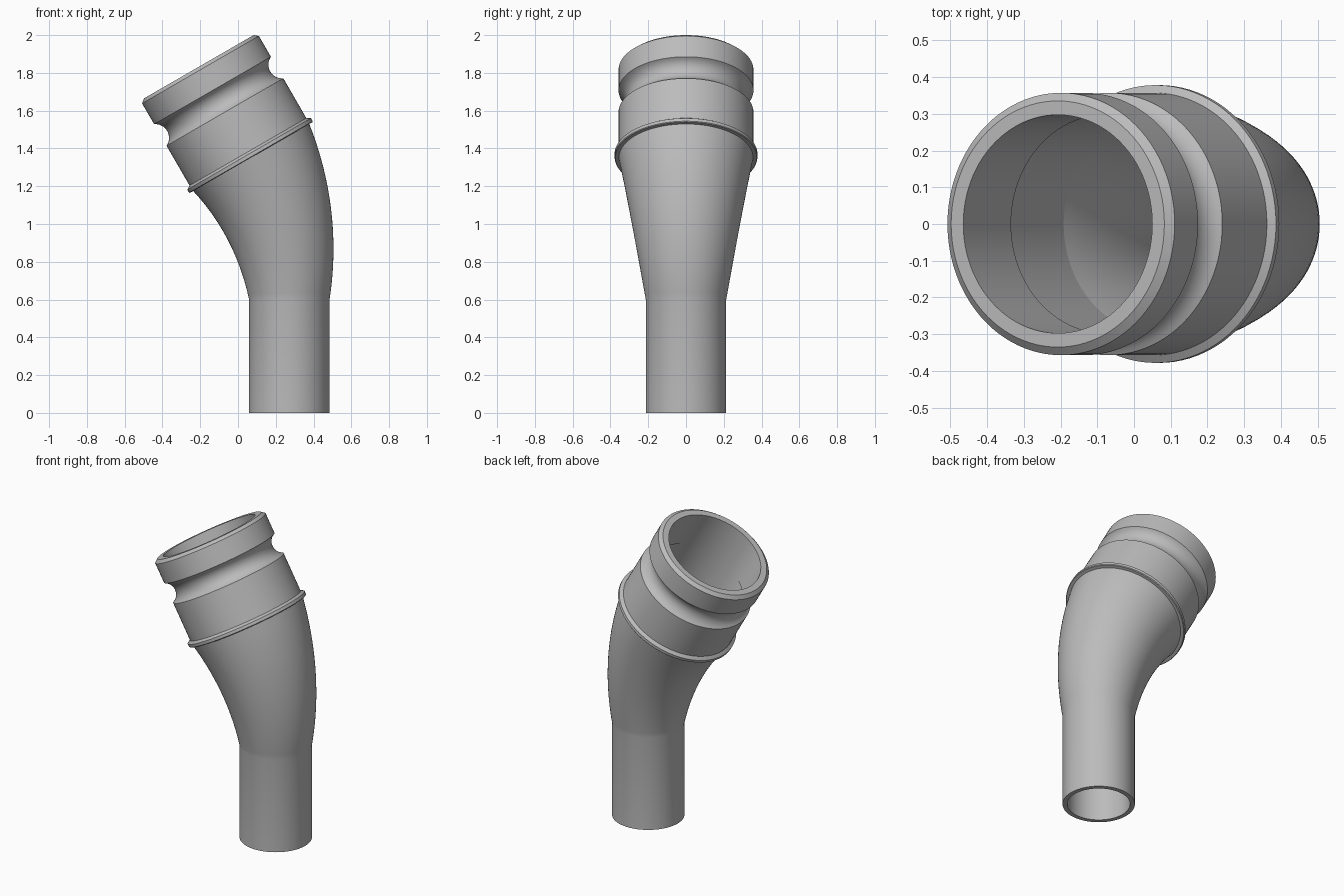
import bpy, bmesh, math
from mathutils import Vector

if "Cube" in bpy.data.objects:
    bpy.data.objects.remove(bpy.data.objects["Cube"])

SEG = 96
TILT = math.radians(30)
BEND_R = 1.504                       # centre-line radius of the bend
FOOT_X, BEND_Z = 0.2715, 0.6         # lower tube axis and bend start
TOP = Vector((-0.2075, 0, 1.8325))   # centre of the mouth
AXIS = Vector((-math.sin(TILT), 0, math.cos(TILT)))

grey = bpy.data.materials.new("plain grey")
grey.diffuse_color = (0.5, 0.5, 0.5, 1)
grey.use_nodes = True
grey.node_tree.nodes["Principled BSDF"].inputs["Base Color"].default_value = grey.diffuse_color


def sweep(name, rings):
    """Skin a list of (centre, tilt, radius) circles."""
    bm = bmesh.new()
    loops = []
    for c, tilt, r in rings:
        side = Vector((math.cos(tilt), 0, math.sin(tilt)))
        loops.append([bm.verts.new(c + side * r * math.cos(a) + Vector((0, r * math.sin(a), 0)))
                      for a in (2 * math.pi * i / SEG for i in range(SEG))])
    for lo, hi in zip(loops, loops[1:]):
        for i in range(SEG):
            j = (i + 1) % SEG
            bm.faces.new((lo[i], lo[j], hi[j], hi[i]))
    me = bpy.data.meshes.new(name)
    bm.to_mesh(me)
    bm.free()
    me.materials.append(grey)
    ob = bpy.data.objects.new(name, me)
    bpy.context.collection.objects.link(ob)
    bpy.ops.object.select_all(action='DESELECT')
    ob.select_set(True)
    bpy.context.view_layer.objects.active = ob
    bpy.ops.object.shade_smooth_by_angle(angle=math.radians(25))
    return ob


def bend(r0, r1, steps=24):
    """Widening bend from the lower tube to the socket."""
    out = []
    for k in range(steps + 1):
        t = k / steps
        a = TILT * t
        c = Vector((FOOT_X - BEND_R * (1 - math.cos(a)), 0, BEND_Z + BEND_R * math.sin(a)))
        out.append((c, a, r0 + (r1 - r0) * t))
    return out


# bent pipe: inner wall downwards, foot rim, outer wall upwards
foot = Vector((FOOT_X, 0, 0))
sweep("bent_pipe", bend(0.185, 0.302)[::-1]
      + [(foot, 0, 0.185), (foot, 0, 0.213)] + bend(0.213, 0.355))

# socket profile as (depth below mouth, radius), from the bead up and into the bore
profile = [(0.555, 0.355), (0.555, 0.374), (0.551, 0.378), (0.533, 0.378), (0.520, 0.357)]
# rounded seal groove
mid, half, sag = 0.211, 0.066, 0.042
rad = (half ** 2 + sag ** 2) / (2 * sag)
span = math.asin(half / rad)
for k in range(13):
    a = span * (1 - k / 6)
    profile.append((mid + rad * math.sin(a), 0.357 + (rad - sag) - rad * math.cos(a)))
# chamfered mouth and bore with a small step
profile += [(0.018, 0.357), (0, 0.335), (0, 0.297), (0.26, 0.297), (0.26, 0.302), (0.555, 0.302)]
sweep("socket", [(TOP - AXIS * d, TILT, r) for d, r in profile])
